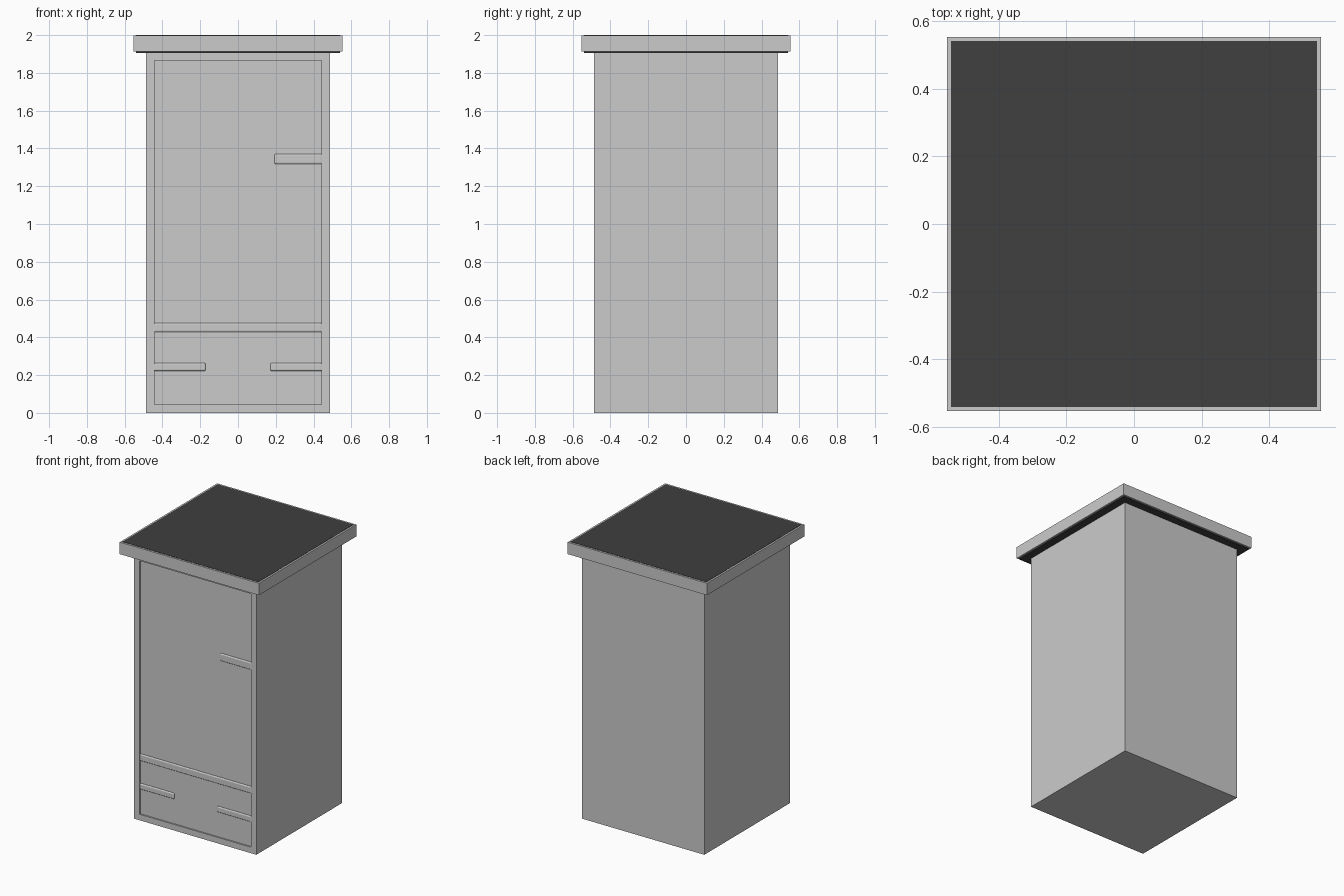
import bpy, bmesh

if "Cube" in bpy.data.objects:
    bpy.data.objects.remove(bpy.data.objects["Cube"])

HALF, INNER, DEPTH = 0.486, 0.425, 0.01


def box(name, x0, x1, y0, y1, z0, z1, bevel=0.0, material=None):
    bm = bmesh.new()
    bmesh.ops.create_cube(bm, size=1)
    for v in bm.verts:
        v.co.x = x1 if v.co.x > 0 else x0
        v.co.y = y1 if v.co.y > 0 else y0
        v.co.z = z1 if v.co.z > 0 else z0
    mesh = bpy.data.meshes.new(name)
    bm.to_mesh(mesh)
    bm.free()
    obj = bpy.data.objects.new(name, mesh)
    bpy.context.collection.objects.link(obj)
    if bevel:
        mod = obj.modifiers.new("rounded_edges", 'BEVEL')
        mod.width, mod.segments = bevel, 3
    if material:
        mesh.materials.append(material)
    return obj


dark = bpy.data.materials.new("dark_roofing")
dark.diffuse_color = (0.05, 0.05, 0.05, 1)
dark.use_nodes = True
dark.node_tree.nodes["Principled BSDF"].inputs["Base Color"].default_value = dark.diffuse_color

# Cabinet body with a shallow recessed front panel
body = box("body", -HALF, HALF, -HALF, HALF, 0, 1.91)
bm = bmesh.new()
bm.from_mesh(body.data)
bm.normal_update()
front = min(bm.faces, key=lambda f: f.calc_center_median().y)
bmesh.ops.inset_region(bm, faces=[front], thickness=HALF - INNER)
# Straight-sided step back into the panel
inner = bmesh.ops.extrude_discrete_faces(bm, faces=[front])["faces"][0]
for v in inner.verts:
    v.co.y += DEPTH
bm.to_mesh(body.data)
bm.free()

# Rounded rails nearly flush with the frame, ends buried in it
BURY = 0.02
for name, x0, x1, z0, z1 in [
    ("full_rail", -INNER - BURY, INNER + BURY, 0.427, 0.476),
    ("upper_right_rail", 0.193, INNER + BURY, 1.317, 1.371),
    ("lower_left_rail", -INNER - BURY, -0.172, 0.222, 0.264),
    ("lower_right_rail", 0.172, INNER + BURY, 0.222, 0.264),
]:
    box(name, x0, x1, -HALF + 0.001, -HALF + 0.04, z0, z1, bevel=0.008)

# Roof: grey rim with a dark slab showing above and below it
box("roof_rim", -0.554, 0.554, -0.554, 0.554, 1.912, 1.998)
box("roof_slab", -0.541, 0.541, -0.541, 0.541, 1.906, 2.0, material=dark)
